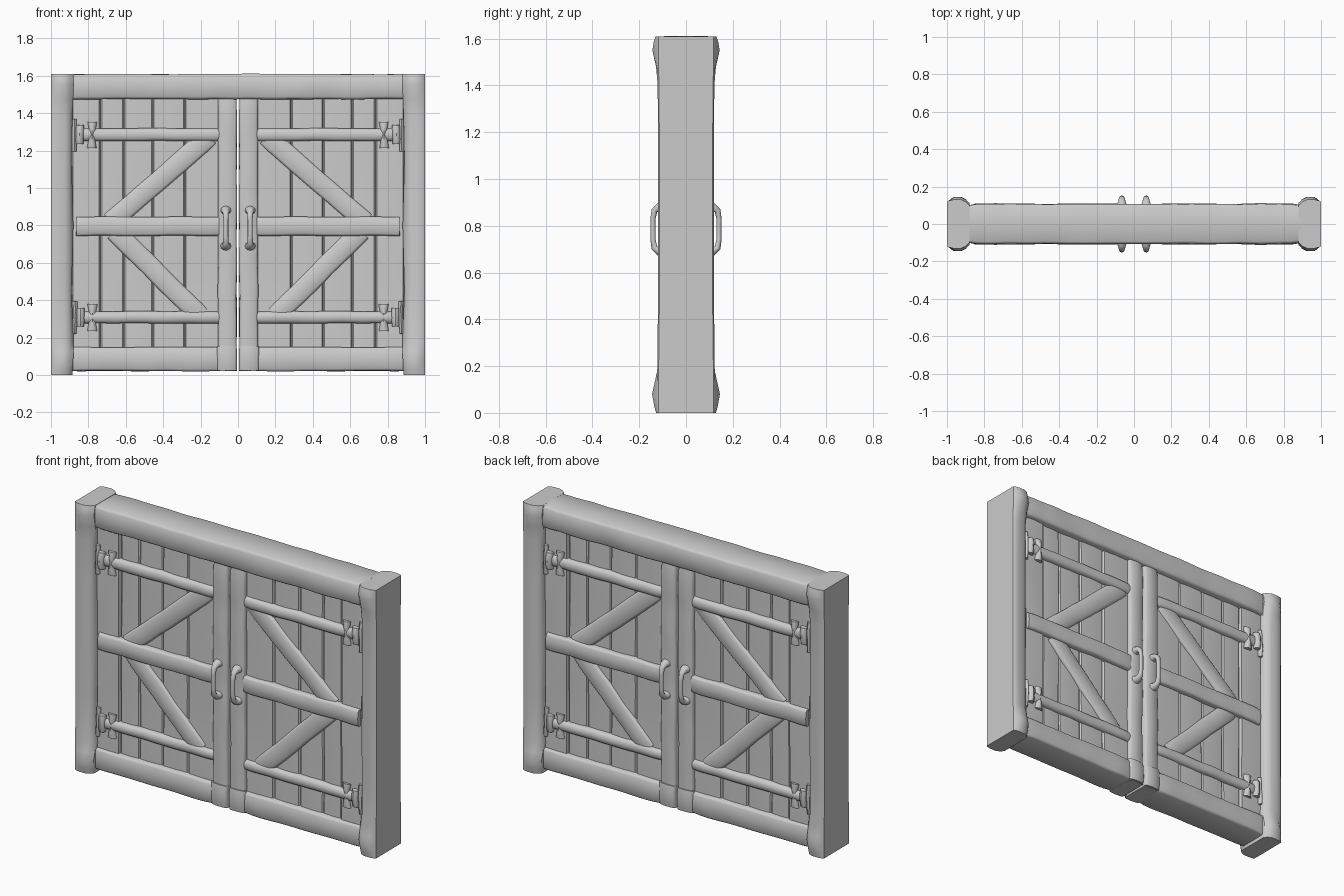
import bpy, bmesh, math, random
from mathutils import Vector, noise

if "Cube" in bpy.data.objects:
    bpy.data.objects.remove(bpy.data.objects["Cube"])

random.seed(4)


def finish(name, bm, axes, angle=40):
    """Turn a bmesh into a smooth object mirrored over the given axes."""
    bmesh.ops.recalc_face_normals(bm, faces=bm.faces)
    me = bpy.data.meshes.new(name)
    bm.to_mesh(me)
    bm.free()
    ob = bpy.data.objects.new(name, me)
    bpy.context.collection.objects.link(ob)
    bpy.ops.object.select_all(action='DESELECT')
    ob.select_set(True)
    bpy.context.view_layer.objects.active = ob
    bpy.ops.object.shade_smooth_by_angle(angle=math.radians(angle))
    mod = ob.modifiers.new("mirror", 'MIRROR')
    mod.use_axis = ('x' in axes, 'y' in axes, False)
    mod.merge_threshold = 0.0005
    return ob


def loft(rings, closed=False, caps=True):
    """Skin a list of point rings; rings may be open along the y mirror side."""
    bm = bmesh.new()
    rows = [[bm.verts.new(p) for p in ring] for ring in rings]
    n = len(rows[0])
    for a, b in zip(rows, rows[1:]):
        for i in range(n if closed else n - 1):
            j = (i + 1) % n
            bm.faces.new((a[i], a[j], b[j], b[i]))
    if caps:
        bm.faces.new(rows[0])
        bm.faces.new(rows[-1])
    return bm


def board(name, p0, p1, width, depth, base=0.06, axes='xy', rough=0.004,
          chamfer=0.012, flare=None):
    """Worn timber between two (x, z) points, from y=-base out to y=-depth."""
    a, b = Vector((p0[0], 0, p0[1])), Vector((p1[0], 0, p1[1]))
    run = (b - a).normalized()
    side = Vector((-run.z, 0, run.x))
    seed = Vector([random.uniform(0, 50) for _ in range(3)])
    c = chamfer
    count = max(4, int((b - a).length / 0.05))
    rings = []
    for k in range(count + 1):
        t = k / count
        centre = a.lerp(b, t)
        w = width / 2 * (flare(t) if flare else 1)
        ends = c * 0.5 if k in (0, count) else 0
        ring = []
        for s, d in ((-w, base), (-w, depth - c), (-w + c * 0.4, depth - c * 0.4),
                     (-w + c, depth), (0, depth + 0.003), (w - c, depth),
                     (w - c * 0.4, depth - c * 0.4), (w, depth - c), (w, base)):
            p = centre + side * s + Vector((0, -d + (ends if d > base else 0), 0))
            wob = noise.noise_vector(p * 7 + seed) * rough
            if d == base:
                wob.y = 0
            ring.append(p + wob)
        rings.append(ring)
    return finish(name, loft(rings), axes)


# Side posts with swollen ends
heights = [(0, .128), (.03, .136), (.08, .145), (.13, .134), (.18, .123), (.45, .12),
           (.8, .12), (1.15, .12), (1.4, .121), (1.48, .128), (1.55, .144),
           (1.585, .138), (1.61, .13)]
rings = []
for z, d in heights:
    inner = -.885 + .006 * math.sin(z * 9)
    edge = min(d, .124)
    rings.append([(-1, 0, z), (-1, -edge + .006, z), (-.992, -edge, z), (-.965, -d, z),
                  (-.925, -d, z), (-.9, -d + .012, z), (inner, -d + .032, z), (inner, 0, z)])
finish("side_post", loft(rings), 'xy')

# Lintel across the top
board("top_beam", (-.89, 1.542), (.89, 1.542), .134, .106, base=0, axes='y', chamfer=.014)

# Plank panel of each door: one grooved sheet, mirrored
edges = [-.89, -.735, -.61, -.455, -.285, -.1, -.006]
profile = []
for i, (l, r) in enumerate(zip(edges, edges[1:])):
    d = .074 if i == 0 else .066 + random.uniform(-.004, .004)
    profile += [(l + .001, .056), (l + .007, d), ((l + r) / 2, d + .003), (r - .007, d), (r - .001, .056)]
rings = []
for k in range(31):
    z = .03 + 1.46 * k / 30
    rings.append([(x, -d + .004 * noise.noise(Vector((x * 9, 2, z * 3))), z) for x, d in profile])
finish("door_planks", loft(rings, caps=False), 'xy')

# Door frame timbers
board("centre_stile", (-.057, .02), (-.057, 1.48), .1, .094, base=0)
board("stile_foot", (-.06, .022), (-.06, .155), .104, .104, base=.08)
board("bottom_rail", (-.885, .085), (-.1, .085), .128, .098, base=0)
board("middle_rail", (-.865, .795), (-.1, .795), .1, .1)
board("upper_rail", (-.87, 1.285), (-.09, 1.285), .068, .093, chamfer=.016)
board("lower_rail", (-.87, .308), (-.09, .308), .064, .093, chamfer=.016)

# Diagonal braces
board("upper_brace", (-.68, .82), (-.15, 1.275), .105, .084)
board("lower_brace", (-.66, .77), (-.2, .315), .105, .084)

# Strap hinges: spreading collar, pin and cap beside the post
for z, label in ((1.285, "upper"), (.308, "lower")):
    pinch = lambda t: .55 + 1.2 * abs(t - .5)
    board(label + "_hinge_collar", (-.78, z - .07), (-.78, z + .07), .045, .098,
          rough=.006, flare=pinch)
    board(label + "_hinge_tip", (-.845, z - .05), (-.845, z + .05), .04, .106, rough=.006)
    board(label + "_hinge_pin", (-.874, z - .09), (-.874, z + .085), .024, .1, rough=.006)

# Door handles, swept with flared feet
path = [(-.09, .69, .03), (-.115, .69, .022), (-.135, .705, .016), (-.141, .74, .013),
        (-.141, .83, .013), (-.135, .865, .016), (-.115, .88, .022), (-.09, .88, .03)]
rings = []
for i, (y, z, r) in enumerate(path):
    p, q = path[max(i - 1, 0)], path[min(i + 1, len(path) - 1)]
    tan = Vector((0, q[0] - p[0], q[1] - p[1])).normalized()
    up = Vector((1, 0, 0)).cross(tan)
    centre = Vector((-.065, y, z))
    rings.append([centre + Vector((1, 0, 0)) * r * math.cos(a) + up * r * .85 * math.sin(a)
                  for a in [math.tau * k / 12 for k in range(12)]])
finish("door_handle", loft(rings, closed=True), 'xy', 60)
